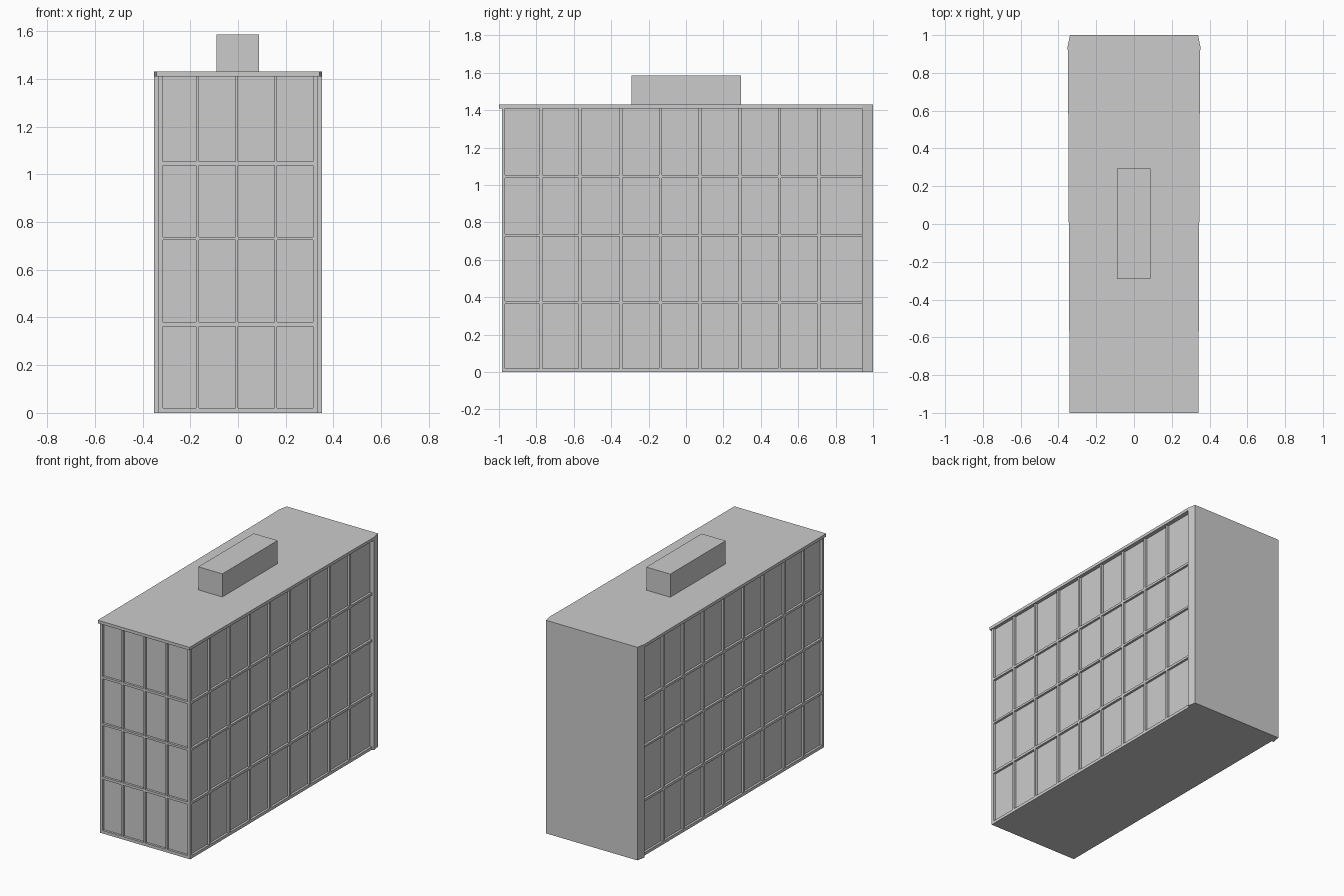
import bpy, bmesh

if "Cube" in bpy.data.objects:
    bpy.data.objects.remove(bpy.data.objects["Cube"])

H = 1.41          # underside of roof slab
ROOF = 1.43


def add_box(bm, x0, x1, y0, y1, z0, z1):
    vs = bmesh.ops.create_cube(bm, size=1)["verts"]
    for v in vs:
        v.co.x = x0 if v.co.x < 0 else x1
        v.co.y = y0 if v.co.y < 0 else y1
        v.co.z = z0 if v.co.z < 0 else z1


def finish(bm, name):
    bmesh.ops.recalc_face_normals(bm, faces=bm.faces)
    me = bpy.data.meshes.new(name)
    bm.to_mesh(me)
    bm.free()
    ob = bpy.data.objects.new(name, me)
    bpy.context.collection.objects.link(ob)
    return ob


def boxes(name, items):
    bm = bmesh.new()
    for b in items:
        add_box(bm, *b)
    return finish(bm, name)


def prism(name, half, z0, z1):
    """Extrude a plan outline given by its right-hand half."""
    bm = bmesh.new()
    pts = half + [(-x, y) for x, y in reversed(half)]
    f = bm.faces.new([bm.verts.new((x, y, z0)) for x, y in pts])
    ext = bmesh.ops.extrude_face_region(bm, geom=[f])["geom"]
    top = [g for g in ext if isinstance(g, bmesh.types.BMVert)]
    bmesh.ops.translate(bm, verts=top, vec=(0, 0, z1 - z0))
    return finish(bm, name)


# Glazed core, recessed behind the frames
boxes("glazed_core", [(-0.32, 0.32, -0.97, 0.95, 0, H)])

# Floor bands and mullions
floors = [(0, 0.02), (0.363, 0.38), (0.724, 0.738), (1.037, 1.053)]
side_y = [-0.775, -0.567, -0.348, -0.137, 0.075, 0.288, 0.5, 0.712]
side = [(0.315, 0.335, -0.985, 0.95, a, b) for a, b in floors]
side += [(0.315, 0.335, y - 0.008, y + 0.008, 0, H) for y in side_y]
side.append((0.315, 0.335, -0.985, -0.967, 0, H))
frame = boxes("side_window_frames", side)
frame.modifiers.new("Mirror", "MIRROR").use_axis[0] = True

front = [(-0.33, 0.315, -0.985, -0.965, a, b) for a, b in floors]
front += [(x - 0.006, x + 0.006, -0.985, -0.965, 0, H) for x in (-0.17, -0.005, 0.158)]
front.append((-0.33, -0.315, -0.985, -0.965, 0, H))
boxes("front_window_frames", front)

# Back wall with slightly tapered ends
prism("back_wall", [(0.351, 0.942), (0.339, 1.0)], 0, H)

# Roof slab, following the gently widening plan
prism("roof_slab", [(0.341, -1.0), (0.343, -0.52), (0.346, 0.13),
                    (0.349, 0.78), (0.351, 0.942), (0.339, 1.0)], H, ROOF)

# Plant room on the roof
boxes("roof_plant_room", [(-0.09, 0.088, -0.292, 0.295, ROOF, 1.585)])
